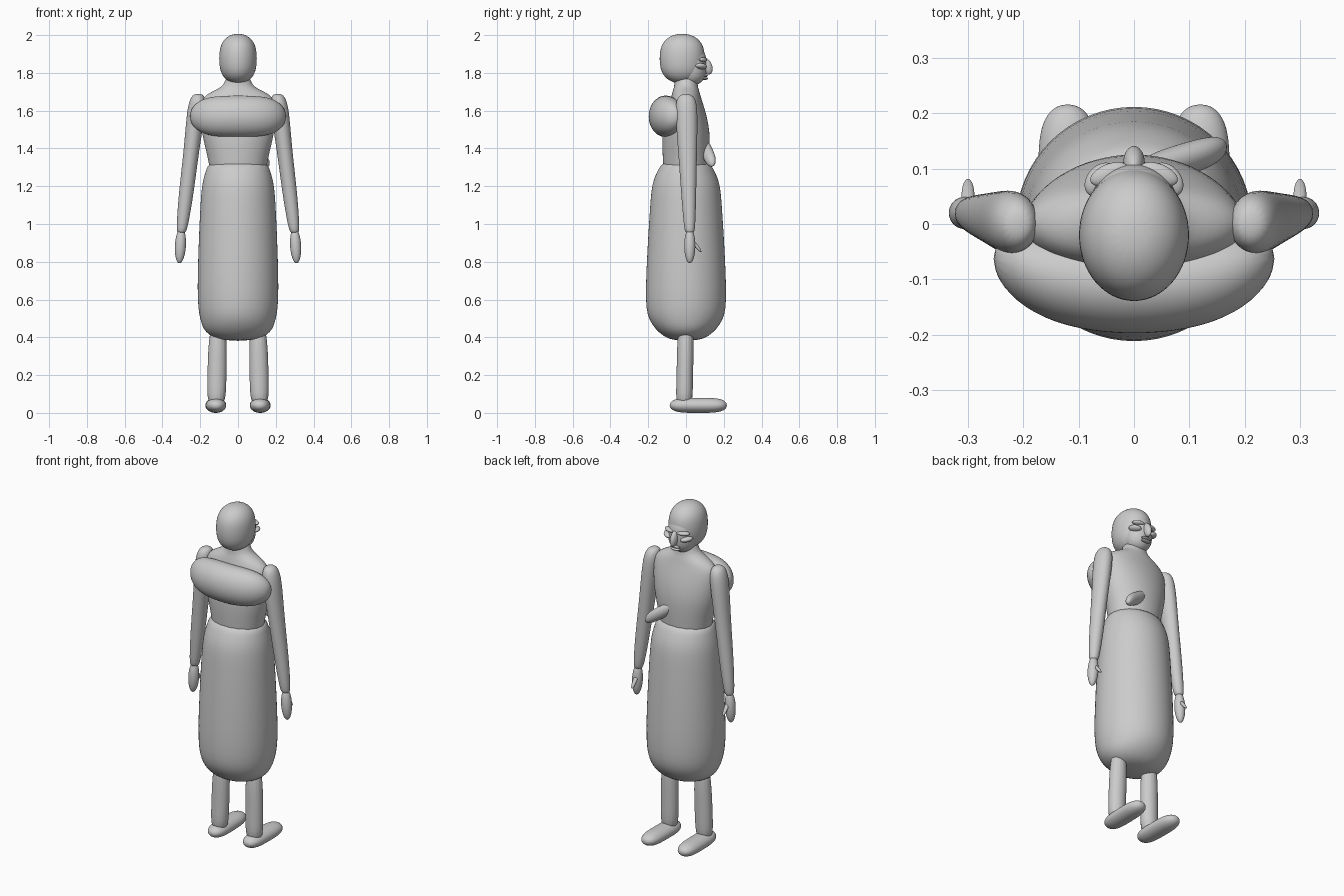
import bpy
import bmesh
from math import cos, pi, sin, tau
from mathutils import Vector

default_cube = bpy.data.objects.get("Cube")
if default_cube:
    bpy.data.objects.remove(default_cube, do_unlink=True)

# One plain clay colour for the whole figure
clay = bpy.data.materials.new("clay grey")
clay.use_nodes = True
clay_colour = (0.6, 0.6, 0.6, 1)
clay.diffuse_color = clay_colour
clay.node_tree.nodes["Principled BSDF"].inputs["Base Color"].default_value = clay_colour

SIDES = 16
AXES = [Vector((1, 0, 0)), Vector((0, 1, 0)), Vector((0, 0, 1))]


def pill(radius_a, radius_b, power=2, rings=8):
    """Profile of a rounded body; a higher power gives blunter ends."""
    profile = []
    for ring in range(rings):
        along = -cos(pi * (ring + 0.5) / rings)
        width = (1 - abs(along) ** power) ** 0.5
        profile.append(((along + 1) / 2, radius_a * width, radius_b * width))
    return profile


def sweep(name, start, end, profile, side=1, bow=0):
    """Skin elliptical rings (fraction, radius, radius) between two points.

    The rings stay square to the main axis. A bow carries both ends forward.
    """
    mirror = Vector((side, 1, 1))
    start, end = Vector(start) * mirror, Vector(end) * mirror
    span = [abs(value) for value in end - start]
    main = span.index(max(span))
    first, second = [axis for i, axis in enumerate(AXES) if i != main]
    # Make up for the slight shrinking of a subdivided ring
    swell = 3 / (2 + cos(tau / SIDES))

    bm = bmesh.new()
    loops = []
    for fraction, radius_a, radius_b in profile:
        centre = start.lerp(end, fraction)
        centre.y += bow * (2 * fraction - 1) ** 2
        loop = []
        for i in range(SIDES):
            angle = tau * i / SIDES
            offset = first * radius_a * cos(angle) + second * radius_b * sin(angle)
            loop.append(bm.verts.new(centre + offset * swell))
        loops.append(loop)
    for lower, upper in zip(loops, loops[1:]):
        for i in range(SIDES):
            bm.faces.new((lower[i - 1], lower[i], upper[i], upper[i - 1]))
    bm.faces.new(loops[0])
    bm.faces.new(loops[-1])
    bmesh.ops.recalc_face_normals(bm, faces=bm.faces[:])
    for face in bm.faces:
        face.smooth = True

    mesh = bpy.data.meshes.new(name)
    bm.to_mesh(mesh)
    bm.free()
    mesh.materials.append(clay)
    obj = bpy.data.objects.new(name, mesh)
    bpy.context.collection.objects.link(obj)
    subdivision = obj.modifiers.new("Smooth surface", "SUBSURF")
    subdivision.levels = subdivision.render_levels = 2


# Long skirt with a rounded hem
sweep("skirt", start=(0, 0, 0.38), end=(0, 0, 1.34), profile=[
    (0, 0.1, 0.08),
    (0.05, 0.18, 0.15),
    (0.12, 0.2, 0.2),
    (0.23, 0.22, 0.22),
    (0.75, 0.2, 0.19),
    (0.87, 0.19, 0.18),
    (0.94, 0.17, 0.15),
    (1, 0.15, 0.12),
])

# Torso from waist through sloping shoulders to the neck
sweep("torso", start=(0, 0, 1.24), end=(0, 0, 1.8), profile=[
    (0, 0.15, 0.12),
    (0.15, 0.15, 0.12),
    (0.4, 0.19, 0.13),
    (0.6, 0.2, 0.11),
    (0.76, 0.2, 0.08),
    (0.83, 0.13, 0.07),
    (0.88, 0.07, 0.06),
    (1, 0.06, 0.06),
])

# Thick roll of cloth across the back, with its ends curving forward
sweep("back_roll", start=(-0.26, -0.11, 1.57), end=(0.26, -0.11, 1.57),
      profile=pill(0.09, 0.11, power=4), bow=0.05)

# Stubby peg slanting across the chest
sweep("chest_peg", start=(0, 0.09, 1.43), end=(0.17, 0.14, 1.32),
      profile=pill(0.03, 0.04, power=4))

# Head built from a cranium and a narrower jaw
sweep("cranium", start=(0, -0.02, 1.74), end=(0, -0.02, 2.01),
      profile=pill(0.1, 0.12, power=3))
sweep("jaw", start=(0, 0.03, 1.73), end=(0, 0.03, 1.95),
      profile=pill(0.08, 0.08, power=3))

# Nose and mouth
sweep("nose", start=(0, 0.12, 1.79), end=(0, 0.1, 1.88),
      profile=pill(0.02, 0.03))
for name, height in (("upper_lip", 1.785), ("lower_lip", 1.77)):
    sweep(name, start=(-0.03, 0.1, height), end=(0.03, 0.1, height),
          profile=pill(0.016, 0.008))

for side, label in ((1, "left"), (-1, "right")):
    # Brow and cheekbone
    sweep(label + "_brow", start=(0.01, 0.1, 1.87), end=(0.08, 0.08, 1.87),
          profile=pill(0.02, 0.012), side=side)
    sweep(label + "_cheekbone", start=(0.03, 0.09, 1.83), end=(0.09, 0.07, 1.84),
          profile=pill(0.03, 0.016), side=side)

    # Arm from narrow wrist to rounded shoulder
    sweep(label + "_arm", start=(0.3, 0.02, 0.95), end=(0.21, 0, 1.69), profile=[
        (0, 0.02, 0.02),
        (0.03, 0.03, 0.03),
        (0.3, 0.04, 0.04),
        (0.6, 0.04, 0.05),
        (0.88, 0.05, 0.06),
        (0.97, 0.04, 0.05),
        (1, 0.02, 0.02),
    ], side=side)

    # Mitten hand with a separate thumb
    sweep(label + "_hand", start=(0.31, 0.02, 0.79), end=(0.3, 0.02, 0.98),
          profile=pill(0.03, 0.03), side=side)
    sweep(label + "_thumb", start=(0.3, 0.08, 0.85), end=(0.3, 0.02, 0.93),
          profile=pill(0.012, 0.012), side=side)

    # Straight leg rising under the skirt
    sweep(label + "_leg", start=(0.115, -0.01, 0.03), end=(0.105, 0, 0.5), profile=[
        (0, 0.05, 0.05),
        (0.3, 0.05, 0.04),
        (1, 0.05, 0.05),
    ], side=side)

    # Flat shoe with blunt heel and toe
    sweep(label + "_foot", start=(0.115, -0.09, 0.04), end=(0.12, 0.22, 0.04),
          profile=pill(0.055, 0.04, power=5), side=side)
